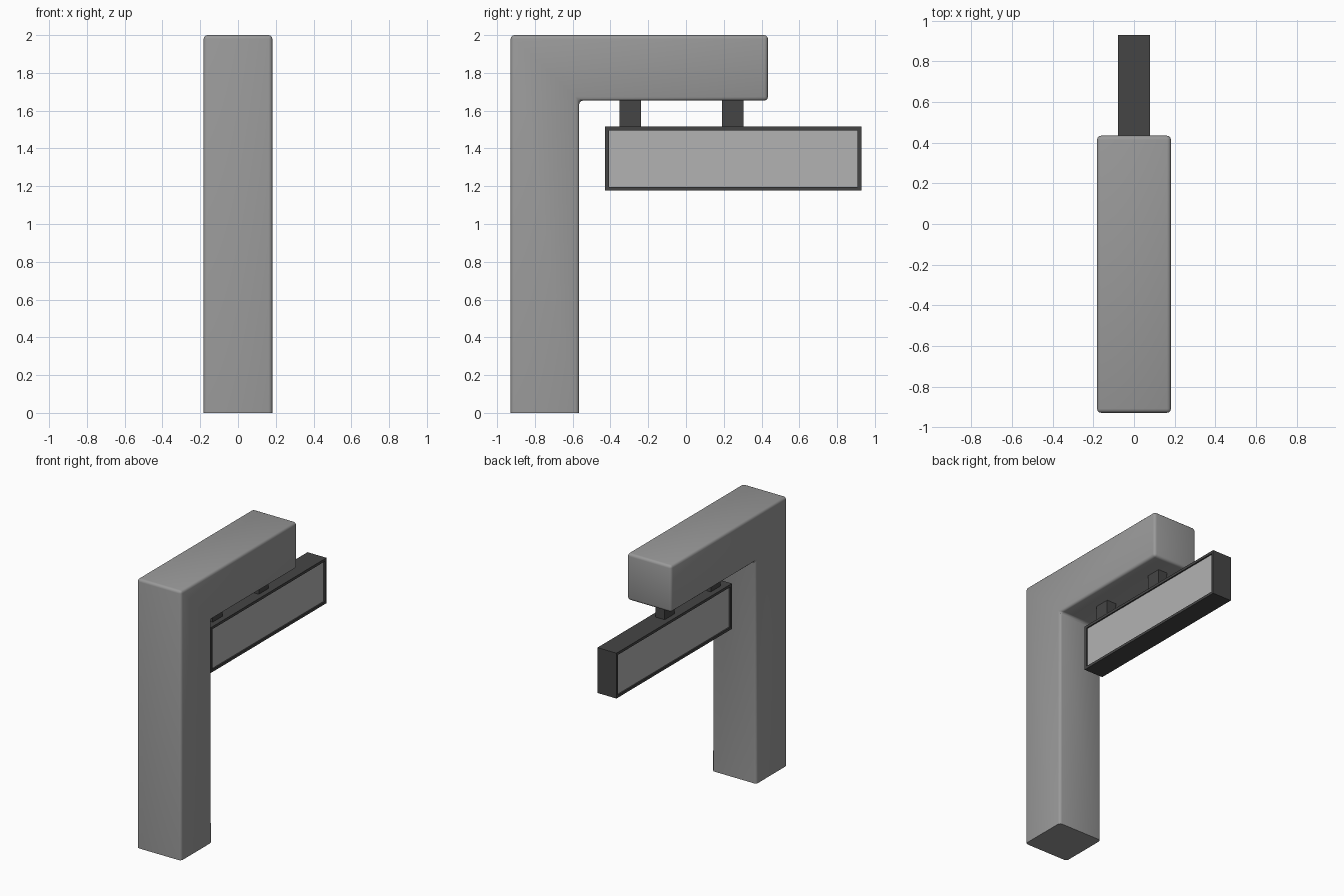
import bpy, bmesh

if "Cube" in bpy.data.objects:
    bpy.data.objects.remove(bpy.data.objects["Cube"])

def material(name, v):
    m = bpy.data.materials.new(name)
    m.diffuse_color = (v, v, v, 1)
    m.use_nodes = True
    m.node_tree.nodes["Principled BSDF"].inputs["Base Color"].default_value = m.diffuse_color
    return m

concrete = material("post_grey", 0.32)
dark = material("frame_dark", 0.06)
light = material("panel_light", 0.45)

def add_object(name, bm, *mats):
    bmesh.ops.recalc_face_normals(bm, faces=bm.faces)
    me = bpy.data.meshes.new(name)
    bm.to_mesh(me)
    bm.free()
    ob = bpy.data.objects.new(name, me)
    bpy.context.collection.objects.link(ob)
    for m in mats:
        me.materials.append(m)
    return ob

def box(x, y0, y1, z0, z1):
    bm = bmesh.new()
    bmesh.ops.create_cube(bm, size=1)
    for v in bm.verts:
        v.co = (v.co.x * 2 * x, (y0 + y1) / 2 + v.co.y * (y1 - y0),
                (z0 + z1) / 2 + v.co.z * (z1 - z0))
    return bm

# L-shaped post and arm, rounded on every edge except around the foot
W, Y0, Y1, Y2, Z = 0.182, -0.928, -0.566, 0.434, 1.653
profile = [(Y0, 0), (Y1, 0), (Y1, Z), (Y2, Z), (Y2, 2), (Y0, 2)]
bm = bmesh.new()
face = bm.faces.new([bm.verts.new((-W, y, z)) for y, z in profile])
ext = bmesh.ops.extrude_face_region(bm, geom=[face], use_keep_orig=True)
for v in ext["geom"]:
    if isinstance(v, bmesh.types.BMVert):
        v.co.x = W
edges = [e for e in bm.edges if any(v.co.z > 0.01 for v in e.verts)]
bmesh.ops.recalc_face_normals(bm, faces=bm.faces)
bmesh.ops.bevel(bm, geom=edges, offset=0.02, segments=3, profile=0.5, affect='EDGES')
post = add_object("post_with_arm", bm, concrete)
bpy.context.view_layer.objects.active = post
post.select_set(True)
bpy.ops.object.shade_smooth_by_angle(angle=0.6)

# Sign box with a recessed light panel on both broad sides
bm = box(0.078, -0.428, 0.928, 1.178, 1.515)
bm.normal_update()
sides = [f for f in bm.faces if abs(f.normal.x) > 0.9]
bmesh.ops.inset_individual(bm, faces=sides, thickness=0.027)
bmesh.ops.inset_individual(bm, faces=sides, thickness=0.0, depth=-0.01)
for f in sides:
    f.material_index = 1
add_object("hanging_sign", bm, dark, light)

# Two hangers joining sign and arm
for name, y in (("rear_hanger", 0.248), ("front_hanger", -0.294)):
    add_object(name, box(0.038, y - 0.057, y + 0.057, 1.505, 1.665), dark)
